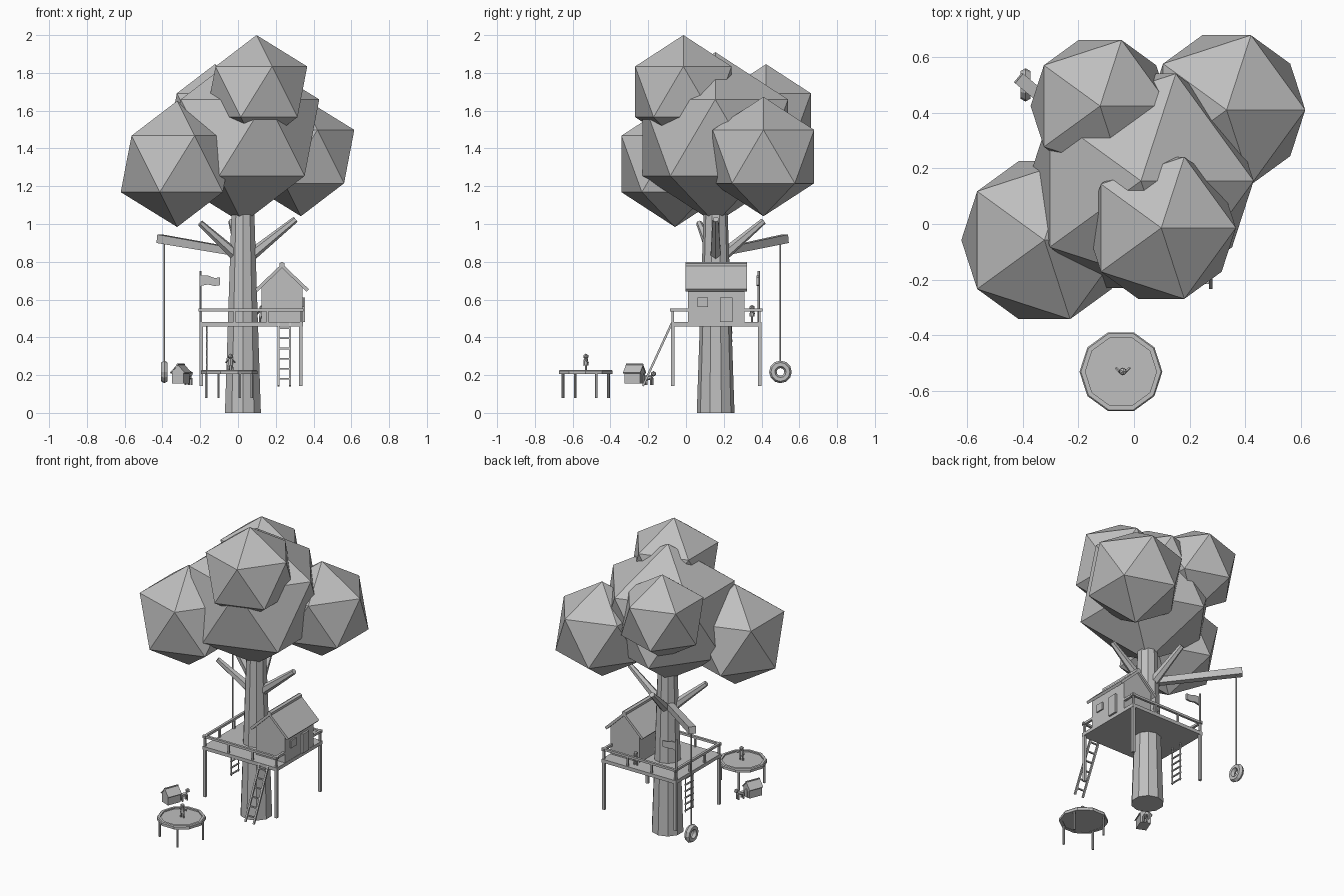
import bpy, bmesh, math
from mathutils import Matrix, Vector

cube = bpy.data.objects.get("Cube")
if cube:
    bpy.data.objects.remove(cube, do_unlink=True)

GREY = (0.52, 0.52, 0.52, 1)
grey = bpy.data.materials.new("plain_grey")
grey.use_nodes = True
grey.diffuse_color = GREY
grey.node_tree.nodes["Principled BSDF"].inputs["Base Color"].default_value = GREY


def finish(name, bm, matrix=Matrix()):
    bmesh.ops.recalc_face_normals(bm, faces=bm.faces)
    mesh = bpy.data.meshes.new(name)
    bm.to_mesh(mesh)
    bm.free()
    mesh.materials.append(grey)
    obj = bpy.data.objects.new(name, mesh)
    obj.matrix_world = matrix
    bpy.context.collection.objects.link(obj)
    return obj


def box(name, low, high):
    low, high = Vector(low), Vector(high)
    bm = bmesh.new()
    bmesh.ops.create_cube(bm, size=1)
    bmesh.ops.scale(bm, vec=high - low, verts=bm.verts)
    return finish(name, bm, Matrix.Translation((low + high) / 2))


def rod(name, start, end, r1, r2=None, sides=6):
    start, end = Vector(start), Vector(end)
    axis = end - start
    bm = bmesh.new()
    bmesh.ops.create_cone(bm, cap_ends=True, segments=sides, radius1=r1,
                          radius2=r1 if r2 is None else r2, depth=axis.length)
    if sides == 4:
        bmesh.ops.rotate(bm, verts=bm.verts, matrix=Matrix.Rotation(math.pi / 4, 3, 'Z'))
    turn = axis.to_track_quat('Z', 'Y').to_matrix().to_4x4()
    return finish(name, bm, Matrix.Translation((start + end) / 2) @ turn)


def ball(name, centre, radius):
    bm = bmesh.new()
    bmesh.ops.create_icosphere(bm, subdivisions=1, radius=radius)
    return finish(name, bm, Matrix.Translation(centre))


def prism(name, profile, depth, matrix):
    # x-z outline extruded along y
    bm = bmesh.new()
    face = bm.faces.new([bm.verts.new((x, -depth / 2, z)) for x, z in profile])
    new = bmesh.ops.extrude_face_region(bm, geom=[face])["geom"]
    bmesh.ops.translate(bm, vec=(0, depth, 0),
                        verts=[v for v in new if isinstance(v, bmesh.types.BMVert)])
    return finish(name, bm, matrix)


def ring(name, section, sides, matrix):
    # closed section of (radius, height) swept around z
    bm = bmesh.new()
    loops = []
    for i in range(sides):
        a = math.tau * i / sides
        loops.append([bm.verts.new((r * math.cos(a), r * math.sin(a), z)) for r, z in section])
    n = len(section)
    for i in range(sides):
        a, b = loops[i], loops[(i + 1) % sides]
        for j in range(n):
            k = (j + 1) % n
            bm.faces.new((a[j], b[j], b[k], a[k]))
    return finish(name, bm, matrix)


def house(prefix, matrix):
    prism(prefix + "_walls", [(-.108, 0), (.108, 0), (.108, .185), (0, .295), (-.108, .185)],
          .30, matrix)
    prism(prefix + "_roof", [(0, .31), (.142, .175), (.13, .162), (0, .288),
                             (-.13, .162), (-.142, .175)], .326, matrix)
    prism(prefix + "_ridge", [(-.014, .295), (.014, .295), (.014, .312), (0, .32), (-.014, .312)],
          .326, matrix)


def figure(name, x, y, z):
    for s in (-1, 1):
        rod(name + "_leg", (x + s * .01, y, z), (x + s * .008, y, z + .035), .006)
        rod(name + "_arm", (x + s * .012, y, z + .058), (x + s * .024, y + .012, z + .045), .005)
    rod(name + "_body", (x, y, z + .03), (x, y, z + .065), .014, .011)
    ball(name + "_head", (x, y, z + .077), .015)


# Tree
rod("trunk", (.026, .157, 0), (.026, .157, 1.25), .1, .057, 10)
crowns = [("middle", (.025, .155, 1.457), .453), ("right_low", (-.322, -.058, 1.318), .334),
          ("left_back", (.333, .41, 1.357), .316), ("top", (.098, -.014, 1.7), .3),
          ("right_back", (-.122, .424, 1.567), .279)]
for label, centre, radius in crowns:
    ball("foliage_" + label, centre, radius)
for tip in [(.305, .157, 1.025), (-.2, .07, 1.005), (-.035, .41, 1.015)]:
    rod("branch", (.026, .157, .80), tip, .034, .017, 6)

# Tyre swing
rod("swing_beam", (0, .18, .85), (-.415, .525, .922), .028, .032, 4)
rod("swing_rope", (-.39, .5, .92), (-.39, .5, .265), .004)
section = [(.04 + .02 * math.cos(i * math.tau / 6), .02 * math.sin(i * math.tau / 6))
           for i in range(6)]
ring("swing_tyre", section, 12,
     Matrix.Translation((-.39, .5, .217)) @ Matrix.Rotation(math.pi / 2, 4, 'Y'))

# Platform, legs and railing
X0, X1, Y0, Y1 = -.205, .343, -.08, .4
box("platform", (X0, Y0, .457), (X1, Y1, .48))
xs, ys = (X0 + .01, X1 - .01), (Y0 + .01, Y1 - .01)
for x in xs:
    for y in ys:
        box("platform_leg", (x - .009, y - .009, .143), (x + .009, y + .009, .457))
    box("side_rail", (x - .008, Y0 - .004, .537), (x + .008, Y1 + .004, .552))
for y in ys:
    box("cross_rail", (X0 - .004, y - .008, .537), (X1 + .004, y + .008, .552))
for i in range(4):
    x = xs[0] + (xs[1] - xs[0]) * i / 3
    y = ys[0] + (ys[1] - ys[0]) * i / 3
    for a, b in [(x, ys[0]), (x, ys[1]), (xs[0], y), (xs[1], y)]:
        rod("rail_post", (a, b, .48), (a, b, .54), .008, sides=4)

# Tree house with door and window
house("treehouse", Matrix.Translation((.233, .16, .48)))
box("house_door", (.33, .18, .482), (.354, .245, .61))
box("house_window", (.33, .062, .56), (.35, .117, .61))

# Wooden ladder
top, foot = Vector((.245, -.075, .475)), Vector((.245, -.228, .143))
for s in (-1, 1):
    side = Vector((s * .031, 0, 0))
    rod("ladder_side", foot + side, top + side, .008, sides=4)
for i in range(6):
    p = foot.lerp(top, (i + .7) / 6.2)
    rod("ladder_rung", p - Vector((.031, 0, 0)), p + Vector((.031, 0, 0)), .006, sides=4)

# Rope ladder
for y in (.165, .24):
    rod("rope_ladder_side", (-.165, y, .2), (-.165, y, .46), .004)
for i in range(6):
    z = .21 + i * .043
    rod("rope_ladder_rung", (-.165, .16, z), (-.165, .245, z), .006)

# Flag
rod("flag_pole", (-.198, .385, .48), (-.198, .385, .75), .007)
prism("flag", [(-.198, .672), (-.16, .68), (-.125, .672), (-.095, .676),
               (-.095, .716), (-.125, .715), (-.16, .727), (-.198, .727)],
      .012, Matrix.Translation((0, .38, 0)))

# Trampoline
pool = Matrix.Translation((-.047, -.531, 0))
ring("trampoline_rim", [(.149, .205), (.149, .222), (.144, .228), (.128, .228), (.128, .205)],
     10, pool)
rod("trampoline_mat", (-.047, -.531, .207), (-.047, -.531, .219), .135, sides=20)
for i in range(4):
    a = math.radians(-65 + 90 * i)
    x, y = -.047 + .133 * math.cos(a), -.531 + .133 * math.sin(a)
    rod("trampoline_leg", (x, y, .08), (x, y, .21), .007)

# Small figures
figure("jumping_child", -.04, -.53, .222)
figure("platform_child", .126, .35, .48)

# Kennel and dog
kennel = (Matrix.Translation((-.303, -.272, .155)) @ Matrix.Rotation(math.radians(-22), 4, 'Z')
          @ Matrix.Diagonal((.3, .3, .33, 1)))
house("kennel", kennel)
prism("kennel_door", [(-.05, 0), (.05, 0), (.05, .13), (0, .17), (-.05, .13)], .02,
      kennel @ Matrix.Translation((0, .155, 0)))
rod("dog_body", (-.27, -.215, .185), (-.255, -.18, .188), .014, .012)
ball("dog_head", (-.252, -.172, .207), .015)
for x, y in [(-.278, -.21), (-.258, -.218), (-.264, -.178), (-.246, -.186)]:
    rod("dog_leg", (x, y, .148), (x, y, .185), .005)
